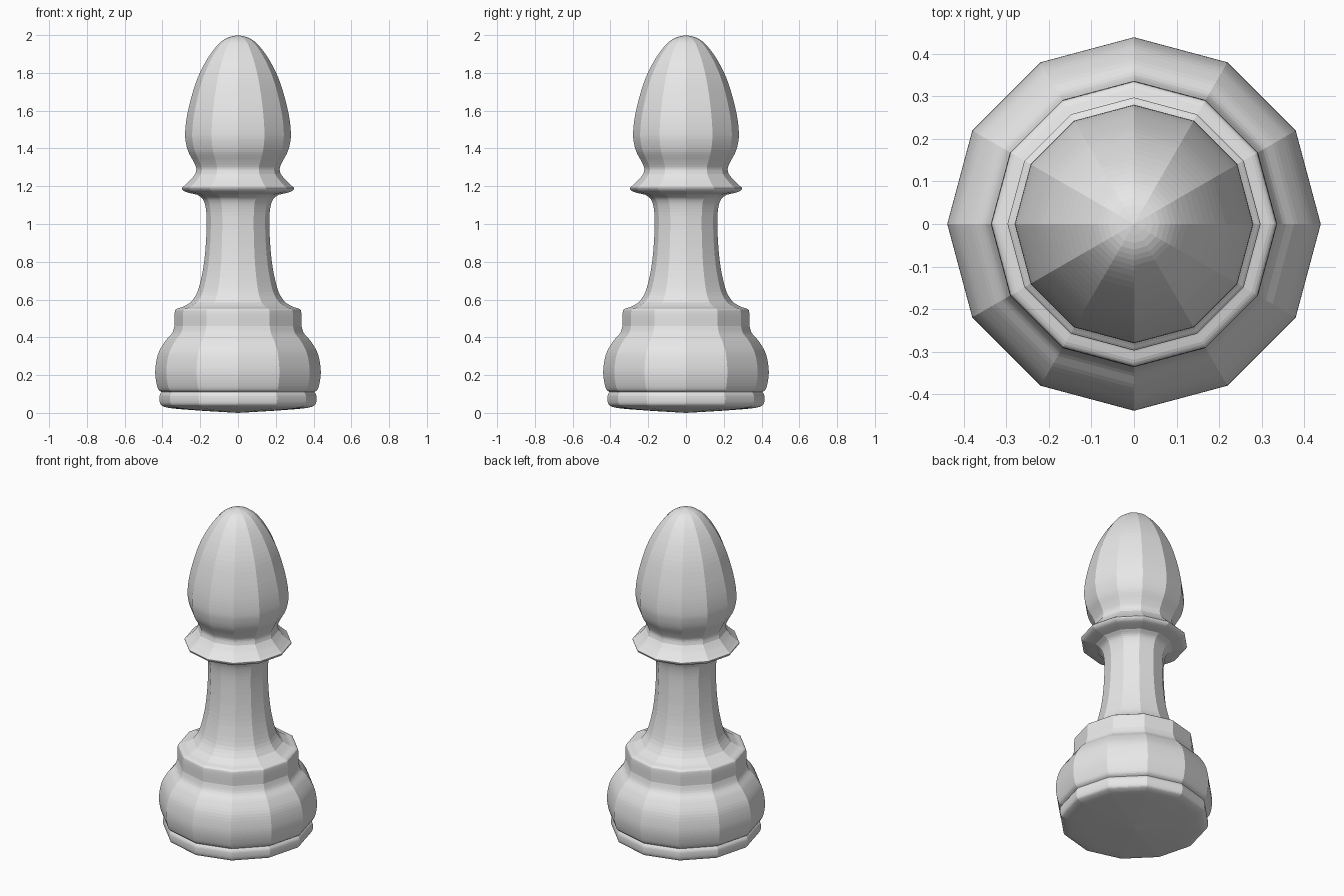
import bpy
import bmesh
from math import cos, sin, tau
from mathutils import Vector

SIDES = 12   # facets around the axis
STEPS = 4    # rings between two profile points

cube = bpy.data.objects.get("Cube")
if cube:
    bpy.data.objects.remove(cube, do_unlink=True)


def make_material(name, color):
    material = bpy.data.materials.new(name)
    material.use_nodes = True
    material.diffuse_color = color
    for node in material.node_tree.nodes:
        if node.type == "BSDF_PRINCIPLED":
            node.inputs["Base Color"].default_value = color
    return material


def smooth_profile(points):
    """Catmull-Rom curve through (radius, height) points."""
    pts = [Vector(p) for p in points]
    pts = [pts[0]] + pts + [pts[-1]]
    curve = []
    for before, start, end, after in zip(pts, pts[1:], pts[2:], pts[3:]):
        for step in range(STEPS):
            t = step / STEPS
            tangent_in = (end - before) / 2
            tangent_out = (after - start) / 2
            blend = t * t * (3 - 2 * t)
            curve.append(start.lerp(end, blend)
                         + tangent_in * t * (1 - t) ** 2
                         - tangent_out * t * t * (1 - t))
    curve.append(pts[-1])
    return curve


def lathe(name, points, material):
    """Turn a profile around z into a flat-sided part."""
    bm = bmesh.new()
    rings = []
    for radius, height in smooth_profile(points):
        if radius < 1e-4:
            rings.append([bm.verts.new((0, 0, height))] * SIDES)
        else:
            angles = [tau * i / SIDES for i in range(SIDES)]
            rings.append([bm.verts.new((radius * cos(a), radius * sin(a), height))
                          for a in angles])
    for low, high in zip(rings, rings[1:]):
        for i in range(SIDES):
            j = (i + 1) % SIDES
            corners = dict.fromkeys((low[i], low[j], high[j], high[i]))
            bm.faces.new(list(corners))
    mesh = bpy.data.meshes.new(name)
    bm.to_mesh(mesh)
    bm.free()
    mesh.materials.append(material)
    part = bpy.data.objects.new(name, mesh)
    bpy.context.collection.objects.link(part)
    return part


# Profiles from the bottom up, each starting where the previous one ends
profiles = {
    "foot_rim": [(0, 0), (.2, .012), (.34, .023), (.395, .034), (.413, .052),
                 (.415, .09), (.405, .11)],
    "rounded_base": [(.405, .11), (.424, .13), (.437, .19), (.436, .25),
                     (.42, .32), (.385, .38), (.35, .42), (.336, .46)],
    "shoulder": [(.336, .46), (.335, .53), (.326, .55), (.29, .562),
                 (.25, .585)],
    "stem": [(.25, .585), (.215, .64), (.187, .75), (.172, .87), (.166, 1),
             (.17, 1.08), (.185, 1.13), (.215, 1.155)],
    "collar": [(.215, 1.155), (.26, 1.165), (.285, 1.174), (.297, 1.19),
               (.28, 1.206), (.25, 1.235), (.226, 1.265)],
    "head": [(.226, 1.265), (.221, 1.295), (.235, 1.33), (.262, 1.38),
             (.276, 1.43), (.28, 1.48), (.272, 1.56), (.25, 1.66),
             (.215, 1.77), (.165, 1.87), (.11, 1.945), (.06, 1.984), (0, 2)],
}

grey = make_material("light grey", (.8, .8, .8, 1))
for part_name, profile in profiles.items():
    lathe(part_name, profile, grey)
